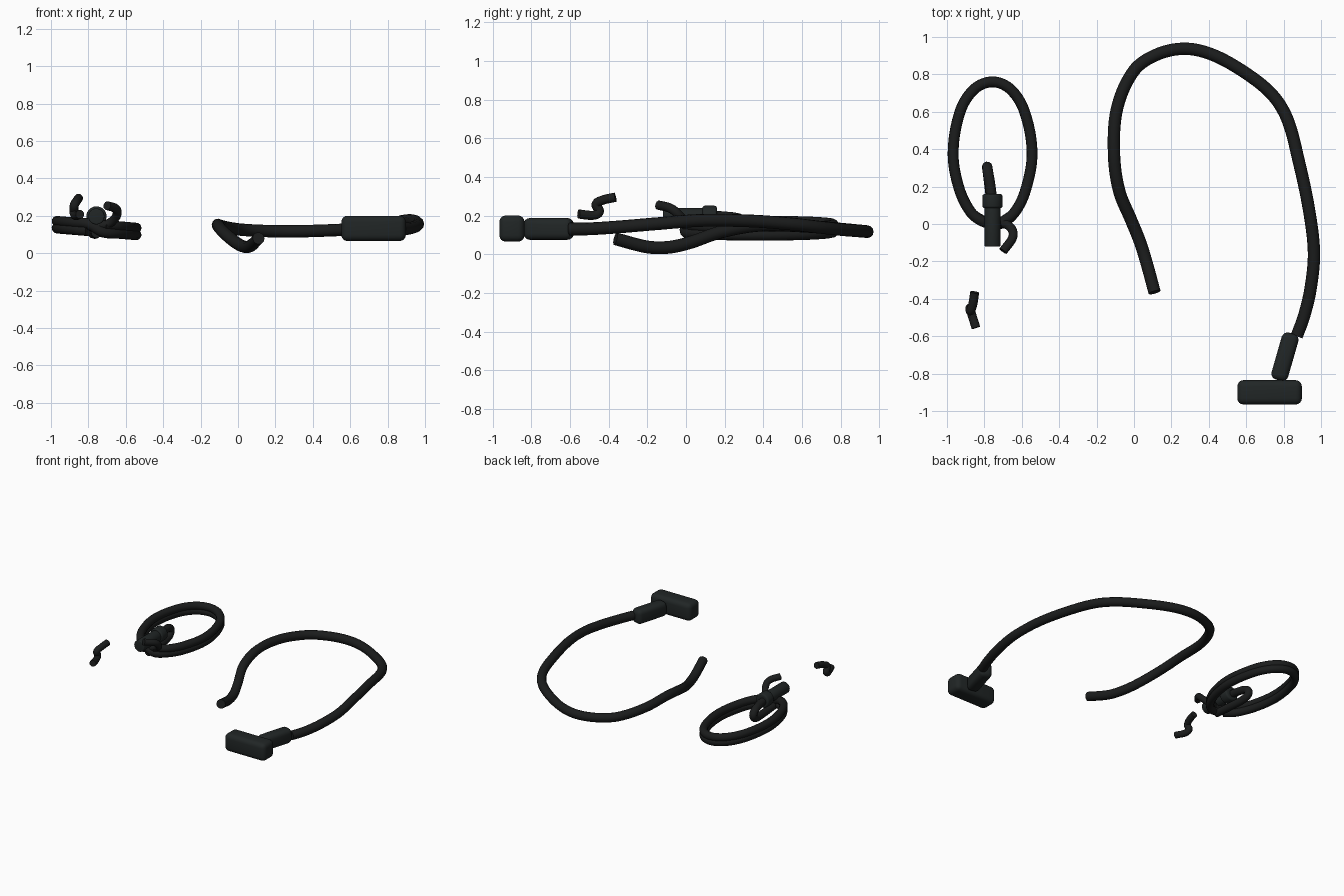
import bpy, math
from mathutils import Vector

if "Cube" in bpy.data.objects:
    bpy.data.objects.remove(bpy.data.objects["Cube"])


def material(name, color):
    m = bpy.data.materials.new(name)
    m.diffuse_color = (*color, 1)
    m.use_nodes = True
    m.node_tree.nodes["Principled BSDF"].inputs["Base Color"].default_value = m.diffuse_color
    return m


RUBBER = material("black_rubber", (0.011, 0.012, 0.012))
PLASTIC = material("dark_plastic", (0.015, 0.019, 0.019))


def finish(ob, name, mat):
    ob.name = name
    ob.data.materials.clear()
    ob.data.materials.append(mat)
    bpy.ops.object.select_all(action='DESELECT')
    ob.select_set(True)
    bpy.context.view_layer.objects.active = ob
    bpy.ops.object.convert(target='MESH')
    bpy.ops.object.shade_smooth_by_angle(angle=math.radians(40))


def tube(name, points, radius, steps=10):
    """Round cord swept along a smooth path."""
    cu = bpy.data.curves.new(name, 'CURVE')
    cu.dimensions = '3D'
    cu.bevel_depth = radius
    cu.bevel_resolution = 4
    cu.resolution_u = steps
    cu.use_fill_caps = True
    sp = cu.splines.new('BEZIER')
    sp.bezier_points.add(len(points) - 1)
    pts = [Vector(p) for p in points]
    for i, bp in enumerate(sp.bezier_points):
        a, b = pts[max(i - 1, 0)], pts[min(i + 1, len(pts) - 1)]
        t = (b - a).normalized()
        bp.handle_left_type = bp.handle_right_type = 'FREE'
        bp.co = pts[i]
        bp.handle_left = pts[i] - t * (pts[i] - a).length / 3
        bp.handle_right = pts[i] + t * (b - pts[i]).length / 3
    ob = bpy.data.objects.new(name, cu)
    bpy.context.collection.objects.link(ob)
    finish(ob, name, RUBBER)


def rounded_box(name, loc, size, turn, radius):
    bpy.ops.mesh.primitive_cube_add(size=1, location=loc, rotation=(0, 0, turn))
    ob = bpy.context.object
    ob.scale = size
    bpy.ops.object.transform_apply(location=False, rotation=False, scale=True)
    bev = ob.modifiers.new("round", 'BEVEL')
    bev.width = radius
    bev.segments = 4
    finish(ob, name, PLASTIC)


def barrel(name, y0, y1, radius, bevel):
    bpy.ops.mesh.primitive_cylinder_add(
        vertices=32, radius=radius, depth=y1 - y0,
        location=(-0.757, (y0 + y1) / 2, 0.197), rotation=(math.pi / 2, 0, 0))
    ob = bpy.context.object
    bev = ob.modifiers.new("round", 'BEVEL')
    bev.width = bevel
    bev.segments = 3
    bev.limit_method = 'ANGLE'
    finish(ob, name, PLASTIC)


# Long main cable
tube("main_cable", [
    (0.11, -0.365, 0.08), (0.065, -0.20, 0.038), (0.03, -0.09, 0.036),
    (-0.015, 0.02, 0.06), (-0.08, 0.18, 0.115), (-0.107, 0.38, 0.15),
    (-0.09, 0.62, 0.145), (0.0, 0.82, 0.128), (0.12, 0.905, 0.12),
    (0.27, 0.937, 0.117), (0.42, 0.905, 0.12), (0.60, 0.805, 0.128),
    (0.74, 0.69, 0.14), (0.82, 0.56, 0.155), (0.88, 0.34, 0.172),
    (0.935, 0.08, 0.175), (0.962, -0.15, 0.158), (0.945, -0.34, 0.142),
    (0.91, -0.49, 0.132), (0.87, -0.60, 0.13)], 0.033)

# Right-angle plug and its strain relief
rounded_box("plug_head", (0.725, -0.9, 0.133), (0.345, 0.13, 0.135), 0, 0.033)
rounded_box("plug_boot", (0.807, -0.71, 0.131), (0.092, 0.26, 0.112),
            math.radians(-16), 0.032)

# Two-turn cord coil, ending in a curled tail
ring = [(-0.80, 0.01), (-0.87, 0.06), (-0.935, 0.19), (-0.967, 0.38),
        (-0.93, 0.60), (-0.855, 0.72), (-0.757, 0.76), (-0.66, 0.72),
        (-0.585, 0.60), (-0.545, 0.38), (-0.58, 0.18), (-0.64, 0.06),
        (-0.72, 0.0)]
coil = []
for turn in range(2):
    for i, (x, y) in enumerate(ring):
        z = 0.117 + 0.036 * turn - 0.085 * (x + 0.757)
        coil.append((x, y, z))
tube("cord_coil", coil, 0.029)
tube("coil_tail", [(-0.76, 0.0, 0.14), (-0.69, 0.0, 0.16),
                   (-0.652, -0.03, 0.195), (-0.65, -0.075, 0.235),
                   (-0.70, -0.145, 0.255)], 0.024)

# Clasp barrel gathering the coil
barrel("clasp_body", -0.12, 0.10, 0.043, 0.006)
barrel("clasp_collar", 0.085, 0.16, 0.054, 0.012)

# Hooked cord leaving the clasp
tube("clasp_hook", [(-0.757, 0.10, 0.197), (-0.768, 0.20, 0.193),
                    (-0.782, 0.285, 0.178), (-0.785, 0.305, 0.145),
                    (-0.78, 0.27, 0.115), (-0.765, 0.14, 0.105),
                    (-0.757, -0.01, 0.11)], 0.028)

# Small loose offcut
tube("loose_offcut", [(-0.852, -0.365, 0.295), (-0.862, -0.43, 0.28),
                      (-0.875, -0.465, 0.258), (-0.877, -0.448, 0.222),
                      (-0.87, -0.475, 0.202), (-0.845, -0.555, 0.208)], 0.024)
